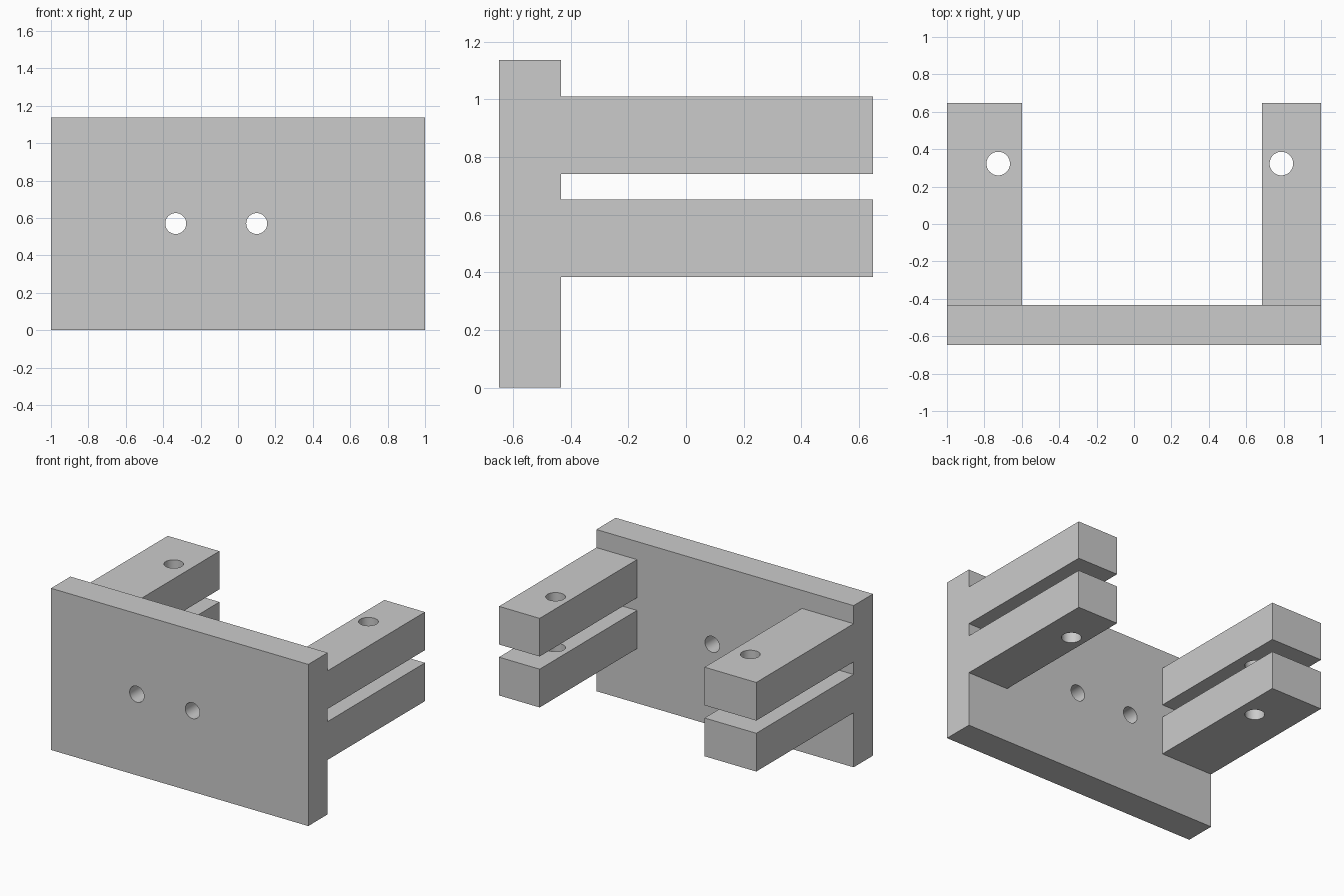
import bpy
from math import pi

if "Cube" in bpy.data.objects:
    bpy.data.objects.remove(bpy.data.objects["Cube"])

Y0, Y1 = -0.648, 0.648      # front of plate, tip of arms
PLATE_BACK = -0.433
HEIGHT = 1.136


def box(name, x, y, z):
    bpy.ops.mesh.primitive_cube_add(
        size=1, location=[(a + b) / 2 for a, b in (x, y, z)])
    ob = bpy.context.object
    ob.name = name
    ob.scale = [b - a for a, b in (x, y, z)]
    bpy.ops.object.transform_apply(location=True, rotation=True, scale=True)
    return ob


def hole(name, radius, depth, location, rotation=(0, 0, 0)):
    bpy.ops.mesh.primitive_cylinder_add(
        vertices=48, radius=radius, depth=depth, location=location, rotation=rotation)
    ob = bpy.context.object
    ob.name = name
    ob.hide_render = True
    return ob


def boolean(target, tool, operation):
    bpy.context.view_layer.objects.active = target
    mod = target.modifiers.new(operation.title(), 'BOOLEAN')
    mod.operation = operation
    mod.solver = 'EXACT'
    mod.object = tool
    bpy.ops.object.modifier_apply(modifier=mod.name)
    bpy.data.objects.remove(tool, do_unlink=True)


# Mounting plate
bracket = box("clevis_bracket", (-1, 1), (Y0, PLATE_BACK), (0, HEIGHT))

# Two pairs of slotted arms, the left pair wider, fused into the plate
for x in ((-1, -0.598), (0.684, 1)):
    for z in ((0.383, 0.652), (0.741, 1.009)):
        boolean(bracket, box("arm", x, (PLATE_BACK - 0.1, Y1), z), 'UNION')

# Vertical pin holes through the arms
for x in (-0.726, 0.788):
    boolean(bracket, hole("pin_hole", 0.063, 2, (x, 0.323, 0.7)), 'DIFFERENCE')

# Screw holes through the plate
for x in (-0.333, 0.1):
    boolean(bracket, hole("screw_hole", 0.056, 0.6, (x, -0.54, 0.57), (pi / 2, 0, 0)),
            'DIFFERENCE')

# Smooth hole walls, sharp edges elsewhere
bpy.ops.object.select_all(action='DESELECT')
bracket.select_set(True)
bpy.context.view_layer.objects.active = bracket
bpy.ops.object.shade_smooth_by_angle(angle=pi / 6)
